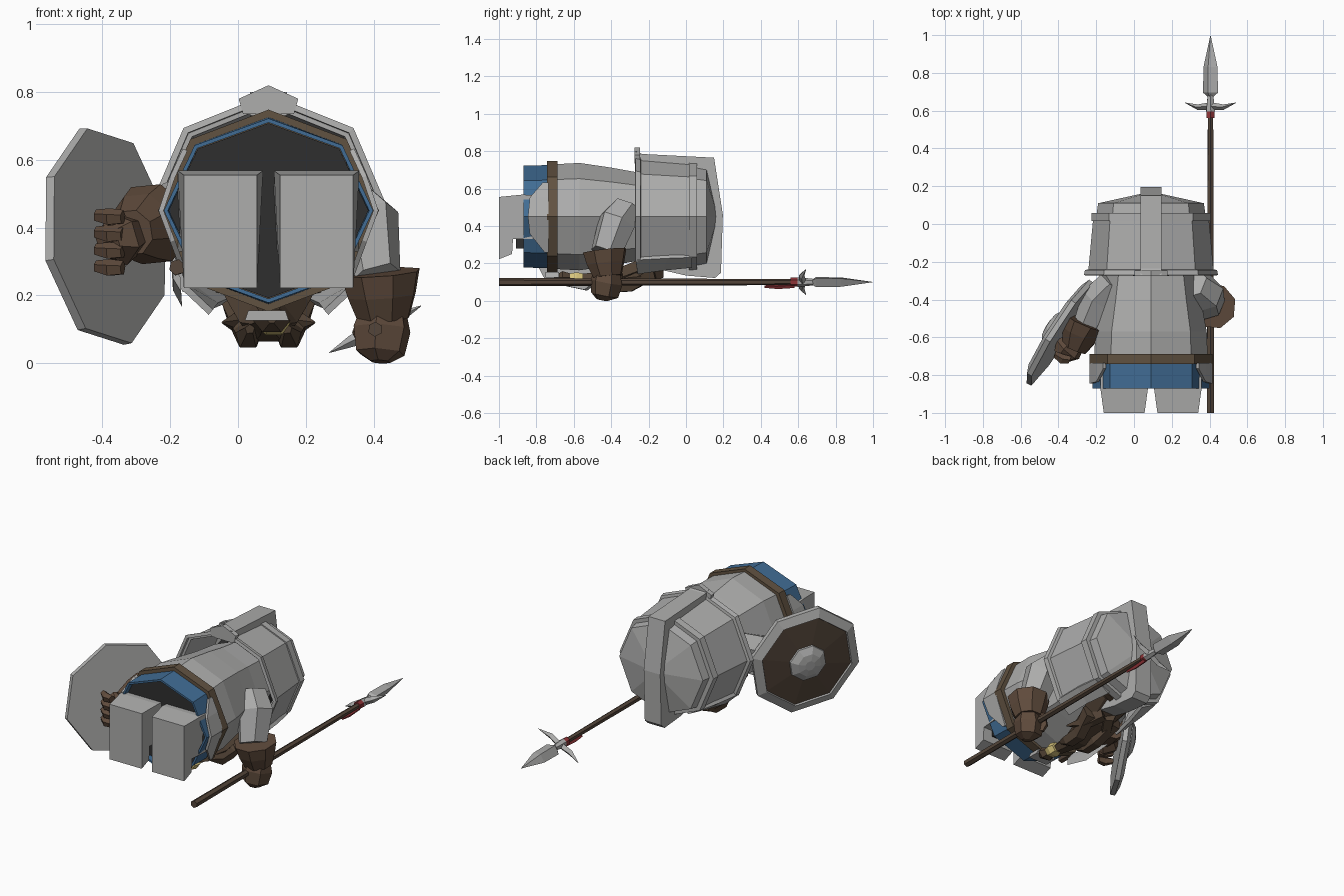
import bpy, bmesh, math
from mathutils import Vector as V

if "Cube" in bpy.data.objects:
    bpy.data.objects.remove(bpy.data.objects["Cube"])

CX, CZ = 0.09, 0.45          # body axis runs along y


def material(name, r, g, b):
    m = bpy.data.materials.new(name)
    m.diffuse_color = (r, g, b, 1)
    m.use_nodes = True
    m.node_tree.nodes["Principled BSDF"].inputs["Base Color"].default_value = m.diffuse_color
    return m


STEEL = material("steel", .42, .42, .415)
DARK = material("dark lining", .028, .028, .028)
BLUE = material("blue cloth", .053, .152, .30)
LEATHER = material("belt leather", .12, .085, .053)
GLOVE = material("glove leather", .115, .07, .045)
WOOD = material("wood", .088, .06, .042)
BEARD = material("beard brown", .085, .056, .036)
GOLD = material("gold", .68, .55, .2)
RED = material("red cord", .28, .035, .04)


def finish(name, bm, mat, thick=0):
    bmesh.ops.recalc_face_normals(bm, faces=bm.faces)
    me = bpy.data.meshes.new(name)
    bm.to_mesh(me)
    bm.free()
    me.materials.append(mat)
    ob = bpy.data.objects.new(name, me)
    bpy.context.collection.objects.link(ob)
    if thick:
        md = ob.modifiers.new("thickness", 'SOLIDIFY')
        md.thickness, md.offset = thick, 0
    return ob


def loft(name, rings, mat, u, v, n=8, phase=0, caps=True, skip=None, thick=0):
    """Join rings (centre, radius u, radius v) of n sides; skip(band, side) leaves gaps."""
    bm = bmesh.new()
    u, v = V(u), V(v)
    loops = []
    for c, ru, rv in rings:
        ang = [phase + math.tau * i / n for i in range(n)]
        loops.append([bm.verts.new(V(c) + u * ru * math.cos(a) + v * rv * math.sin(a)) for a in ang])
    for k in range(len(loops) - 1):
        for i in range(n):
            if skip and skip(k, i):
                continue
            j = (i + 1) % n
            bm.faces.new((loops[k][i], loops[k][j], loops[k + 1][j], loops[k + 1][i]))
    if caps:
        bm.faces.new(loops[0])
        bm.faces.new(loops[-1])
    bmesh.ops.remove_doubles(bm, verts=bm.verts, dist=1e-5)
    return finish(name, bm, mat, thick)


def barrel(name, prof, mat, **kw):
    """Octagonal body part along y: profile of (y, half width, half depth)."""
    return loft(name, [((CX, y, CZ), a, b) for y, a, b in prof], mat, (1, 0, 0), (0, 0, 1), **kw)


def limb(name, pts, radii, mat, n=6, phase=.3):
    d = (V(pts[-1]) - V(pts[0])).normalized()
    u = d.cross(V((0, 0, 1)) if abs(d.z) < .8 else V((0, 1, 0))).normalized()
    return loft(name, [(p, r, r) for p, r in zip(pts, radii)], mat, u, u.cross(d), n=n, phase=phase)


def prism(name, poly, lo, hi, mat, put):
    """Extrude a flat outline; put(a, b, depth) gives the 3D point."""
    bm = bmesh.new()
    ends = [[bm.verts.new(put(a, b, t)) for a, b in poly] for t in (lo, hi)]
    n = len(poly)
    for i in range(n):
        j = (i + 1) % n
        bm.faces.new((ends[0][i], ends[0][j], ends[1][j], ends[1][i]))
    for e in ends:
        bm.faces.new(e)
    return finish(name, bm, mat)


def sheet(name, rows, mat, thick):
    bm = bmesh.new()
    g = [[bm.verts.new(p) for p in r] for r in rows]
    for a, b in zip(g, g[1:]):
        for i in range(len(a) - 1):
            bm.faces.new((a[i], a[i + 1], b[i + 1], b[i]))
    return finish(name, bm, mat, thick)


def side_yz(a, b, t):
    return (t, a, b)


# torso running up into the helmet, belt and open skirt
barrel("torso", [(-.70, .30, .28), (-.57, .295, .287), (-.40, .264, .262), (-.28, .245, .24), (-.12, .23, .22)], STEEL)
barrel("belt", [(-.742, .326, .298), (-.687, .326, .298)], LEATHER)
barrel("skirt", [(-.87, .303, .266), (-.72, .30, .27)], BLUE, caps=False, thick=.012)
barrel("skirt_lining", [(-.835, .295, .258), (-.82, .295, .258)], DARK)
prism("belt_buckle", [(.02, .125), (.15, .125), (.14, .155), (.03, .155)], -.752, -.68, STEEL,
      lambda a, b, t: (a, t, b))

# legs with forward pointing feet, and curved hip plates
for s, side in ((-1, "left"), (1, "right")):
    x = CX + s * .142
    prism(side + "_leg", [(-1, .555), (-1, .222), (-.93, .25), (-.925, .33), (-.72, .33), (-.72, .555), (-.87, .568)],
          -1, 1, STEEL, lambda a, b, t: (x + t * (.108 if a < -.9 else .126), a, b))
    prism(side + "_foot_strap", [(-.91, .28), (-.91, .335), (-.86, .335), (-.86, .28)], x - .06, x + .06, DARK, side_yz)
    sheet(side + "_hip_plate",
          [[(CX + s * d, a, z), (CX + s * d, b, z)] for z, d, a, b in
           ((.63, .246, -.735, -.765), (.55, .283, -.735, -.835), (.45, .317, -.735, -.845),
            (.36, .283, -.735, -.835), (.26, .246, -.735, -.755))], STEEL, .015)

# helmet: open at the face (the two lowest sides), capped by a shallow cone
barrel("helmet", [(-.272, .345, .335), (-.25, .342, .33), (-.248, .325, .315), (.02, .297, .29)],
       STEEL, caps=False, skip=lambda k, i: i in (5, 6), thick=.02)
barrel("helmet_band", [(.015, .316, .308), (.058, .314, .305)], STEEL)
barrel("helmet_crown", [(.05, .288, .284), (.11, .28, .272), (.165, .03, .03)], STEEL)
barrel("face_shadow", [(-.10, .22, .215), (.02, .25, .235)], DARK)
prism("helmet_crest",
      [(-.27, .80), (-.235, .785), (.15, .765), (.197, .46), (.187, .15), (.155, .122), (0, .135), (-.13, .165),
       (-.13, .20), (0, .20), (.09, .24), (.11, .46), (.08, .68), (-.27, .73)],
      CX - .055, CX + .055, STEEL, side_yz)
prism("crest_end", [(.09, .82), (.178, .78), (.165, .735), (.015, .735), (.002, .78)], -.275, -.245, STEEL,
      lambda a, b, t: (a, t, b))
for s, side in ((-1, "left"), (1, "right")):
    sheet(side + "_cheek_guard",
          [[(CX + s * .25, -.27, .225), (CX + s * .17, -.26, .15)],
           [(CX + s * .24, -.1, .235), (CX + s * .155, -.12, .17)],
           [(CX + s * .22, .03, .24), (CX + s * .12, .03, .185)]], STEEL, .02)
    # eyebrows, moustache and side braids
    limb(side + "_eyebrow", [(CX + s * .03, -.03, .2), (CX + s * .15, -.01, .225)], [.03, .02], BEARD, 5)
    limb(side + "_moustache", [(CX + s * .02, -.14, .16), (CX + s * .08, -.24, .12), (CX + s * .135, -.33, .12)],
         [.045, .04, .004], BEARD, 5)
    limb(side + "_braid", [(CX + s * .09, -.17, .16), (CX + s * .06, -.3, .085), (CX + s * .06, -.4, .078),
                           (CX + s * .055, -.47, .1)], [.05, .045, .04, .015], BEARD, 5)

# beard with gold ring
loft("beard", [((CX, y, z), a, b) for y, z, a, b in
               ((-.06, .24, .15, .04), (-.2, .18, .12, .07), (-.36, .12, .085, .065), (-.47, .115, .05, .04),
                (-.56, .12, .04, .03))], BEARD, (1, 0, 0), (0, 0, 1), n=6)
loft("beard_ring", [((.105, y, .118), r, r * .8) for y, r in ((-.62, .04), (-.585, .05), (-.55, .04))],
     GOLD, (1, 0, 0), (0, 0, 1), n=6)
loft("beard_tip", [((.1, y, .125), r, r * .7) for y, r in ((-.705, .012), (-.66, .055), (-.61, .03))],
     BEARD, (1, 0, 0), (0, 0, 1), n=6)

# right arm and gloved hand around the spear
limb("right_arm", [(.30, -.31, .50), (.375, -.37, .42), (.40, -.43, .25)], [.09, .105, .085], STEEL)
limb("right_glove_cuff", [(.42, -.435, .268), (.425, -.43, .20), (.43, -.42, .13)], [.122, .105, .08], GLOVE, 8)
limb("right_hand", [(.43, -.42, .16), (.425, -.425, .10), (.42, -.435, .03), (.42, -.45, .004)],
     [.07, .088, .075, .03], GLOVE, 6)
limb("right_thumb", [(.385, -.36, .15), (.365, -.37, .09), (.375, -.38, .05)], [.025, .03, .02], GLOVE, 5)

# left arm and gloved hand behind the shield
limb("left_arm", [(-.10, -.31, .48), (-.19, -.40, .44), (-.25, -.53, .41)], [.09, .095, .075], STEEL)
limb("left_glove_cuff", [(-.255, -.52, .41), (-.285, -.58, .40), (-.315, -.66, .385)], [.125, .105, .07], GLOVE, 8)
limb("left_hand", [(-.31, -.62, .38), (-.35, -.665, .365), (-.385, -.70, .36)], [.06, .08, .05], GLOVE, 6)
for z in (.28, .33, .38, .43):
    limb("left_finger", [(-.34, -.72, z), (-.38, -.715, z), (-.42, -.69, z + .005)], [.022, .027, .018], GLOVE, 5)

# octagonal shield facing outwards, leaning a little
U = V((.165, .273, .07)).normalized()
W = V((-.065, -.04, .315)).normalized()
N = W.cross(U)
C = V((-.385, -.58, .375)) + N * .015


def disc(name, prof, mat):
    loft(name, [(C + N * o, r, r) for o, r in prof], mat, U, W)


disc("shield_back", [(.022, .03), (.008, .16), (-.022, .315), (-.018, .318)], STEEL)
disc("shield_rim", [(-.022, .312), (-.022, .326), (.006, .328), (.028, .275), (.016, .27)], STEEL)
disc("shield_boards", [(.006, .275), (.018, .273), (.035, .08)], WOOD)
disc("shield_boss", [(.024, .112), (.042, .109), (.065, .07), (.072, .03)], STEEL)

# spear: shaft, cord, winged blade turned about the shaft
SX, SZ = .405, .10
ROLL = math.radians(27)
WU = V((math.cos(ROLL), 0, math.sin(ROLL)))
WV = V((-math.sin(ROLL), 0, math.cos(ROLL)))


def spear(name, prof, mat, n=6):
    loft(name, [((SX, y, SZ), a, b) for y, a, b in prof], mat, WU, WV, n=n)


spear("spear_shaft", [(-1, .022, .022), (.59, .016, .016)], WOOD)
spear("spear_cord", [(.56, .024, .024), (.60, .024, .024)], RED)
limb("cord_tail", [(SX, .42, .076), (SX, .49, .074), (SX, .58, .08)], [.007, .012, .012], RED, 4)
spear("spear_socket", [(.595, .026, .026), (.64, .022, .022), (.70, .015, .015)], STEEL)
spear("spear_blade", [(.67, .012, .012), (.695, .044, .03), (.83, .042, .028), (.998, .001, .001)], STEEL, 4)
for s in (-1, 1):
    P = V((SX, 0, SZ))
    loft("spear_wing", [(P + WU * s * d + V((0, y, 0)), a, b) for d, y, a, b in
                        ((0, .625, .02, .02), (.075, .618, .015, .018), (.152, .642, .001, .001))],
         STEEL, (0, 1, 0), WV, n=4)

# dagger at the left hip
limb("dagger_grip", [(-.18, -.86, .283), (-.18, -.78, .28)], [.024, .022], WOOD, 6)
loft("dagger_blade", [((-.18, y, z), a, b) for y, z, a, b in
                      ((-.79, .25, .012, .04), (-.62, .215, .012, .05), (-.45, .2, .002, .004))],
     STEEL, (1, 0, 0), (-.3, 0, 1), n=4)
